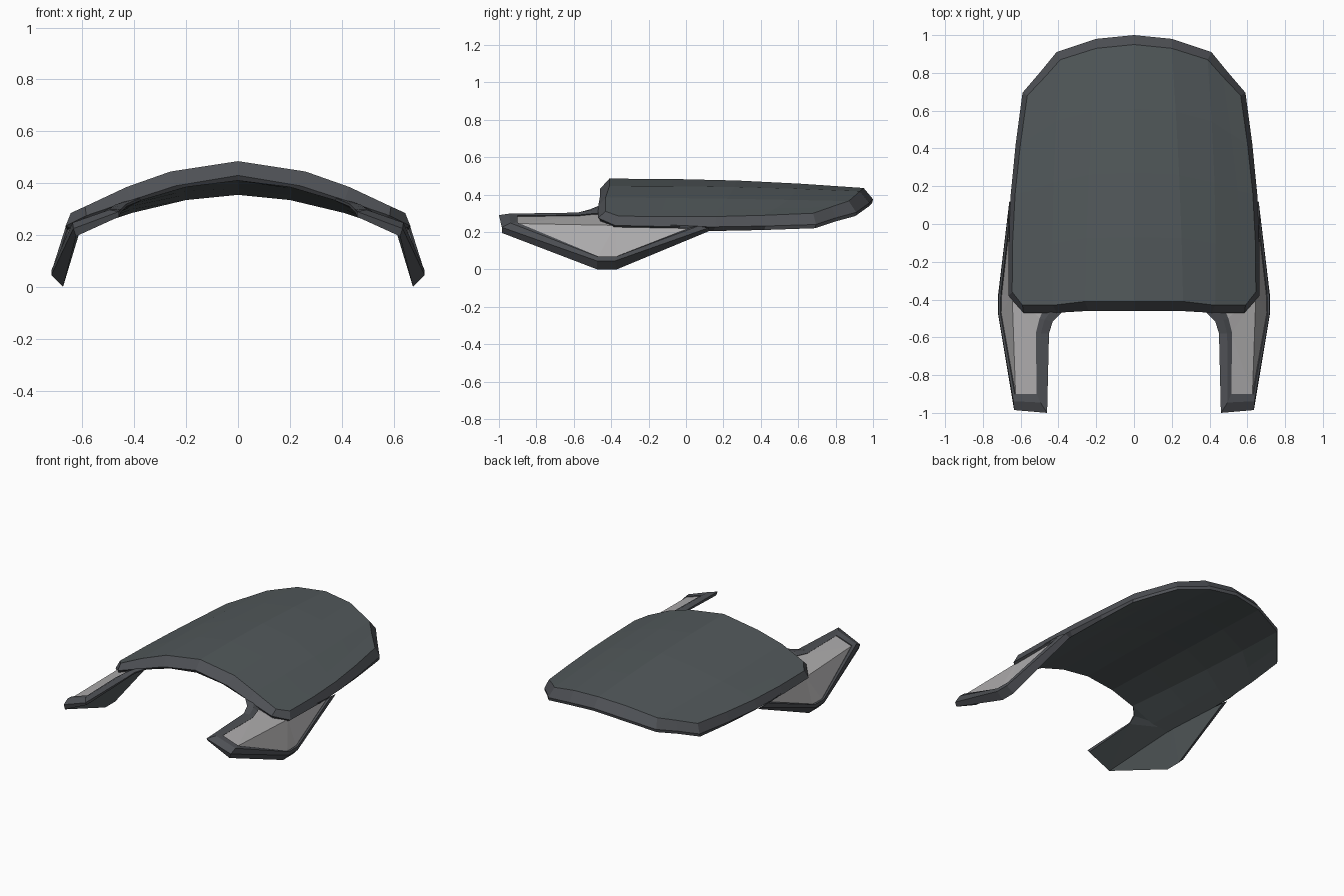
import bpy
import bmesh
from math import sin, pi
from mathutils import Vector

cube = bpy.data.objects.get("Cube")
if cube:
    bpy.data.objects.remove(cube, do_unlink=True)


def make_material(name, colour):
    mat = bpy.data.materials.new(name)
    mat.use_nodes = True
    mat.diffuse_color = (*colour, 1)
    mat.node_tree.nodes["Principled BSDF"].inputs["Base Color"].default_value = (*colour, 1)
    return mat


PANEL, TRIM, LENS = range(3)
materials = [
    make_material("panel grey", (.085, .1, .105)),
    make_material("trim grey", (.078, .083, .093)),
    make_material("lens grey", (.42, .41, .415)),
]


def finish(bm, name):
    """Turn a bmesh into a flat shaded object."""
    bmesh.ops.recalc_face_normals(bm, faces=bm.faces)
    mesh = bpy.data.meshes.new(name)
    bm.to_mesh(mesh)
    bm.free()
    for mat in materials:
        mesh.materials.append(mat)
    obj = bpy.data.objects.new(name, mesh)
    bpy.context.collection.objects.link(obj)
    return obj


def add_face(bm, verts, material):
    face = bm.faces.new(verts)
    face.material_index = material
    return face


def shifted(points, offset):
    return [Vector(p) + Vector(offset) for p in points]


# ---- Hood: half rows from centre to side, at the front and at the rear ----
top_front = [(0, -.41, .485), (.26, -.41, .445), (.43, -.43, .385), (.59, -.43, .31), (.645, -.36, .285)]
top_rear = [(0, .95, .435), (.2, .93, .418), (.39, .87, .365), (.47, .78, .335), (.565, .68, .3)]
rim_front = [(0, -.46, .43), (.24, -.46, .39), (.41, -.47, .335), (.585, -.47, .275), (.665, -.38, .235)]
under_front = [(0, -.45, .41), (.2, -.45, .385), (.37, -.455, .335), (.52, -.44, .255), (.615, -.4, .21)]
under_rear = [(0, .995, .355), (.2, .975, .335), (.41, .905, .285), (.5, .795, .255), (.59, .69, .22)]
rim_rear = shifted(under_rear, (0, .005, .02))

STEPS = 4


def surface_rows(bm, front, rear):
    """Loft full width rows from front to rear with a gentle bulge."""
    rows = []
    for i in range(STEPS + 1):
        t = i / STEPS
        swell = sin(pi * t)
        half = []
        for k, (a, b) in enumerate(zip(front, rear)):
            p = Vector(a).lerp(Vector(b), t)
            p.x *= 1 + .04 * swell
            p.z += swell * (.015 - .025 * k / 4)
            half.append(p)
        left_out = [Vector((-p.x, p.y, p.z)) for p in half[:0:-1]]
        rows.append([bm.verts.new(p) for p in left_out + half])
    return rows


def boundary(rows):
    """Closed loop of vertices around a lofted surface."""
    right = [r[-1] for r in rows[1:-1]]
    left = [r[0] for r in rows[-2:0:-1]]
    return rows[0] + right + rows[-1][::-1] + left


def fill_rows(bm, rows, material):
    for lower, upper in zip(rows, rows[1:]):
        for k in range(len(lower) - 1):
            add_face(bm, (lower[k], lower[k + 1], upper[k + 1], upper[k]), material)


def bridge(bm, loop_a, loop_b, material):
    n = len(loop_a)
    for k in range(n):
        j = (k + 1) % n
        add_face(bm, (loop_a[k], loop_a[j], loop_b[j], loop_b[k]), material)


bm = bmesh.new()
top = surface_rows(bm, top_front, top_rear)
under = surface_rows(bm, under_front, under_rear)
rim_rows = surface_rows(bm, rim_front, rim_rear)
rim = boundary(rim_rows)
fill_rows(bm, top, PANEL)
fill_rows(bm, under, PANEL)
bridge(bm, boundary(top), rim, TRIM)
bridge(bm, rim, boundary(under), TRIM)
bmesh.ops.delete(bm, geom=[v for v in bm.verts if not v.link_faces], context='VERTS')
finish(bm, "hood")

# ---- Front lamp arm: loops run inner tip, outer tip, low corners, rear, inner side ----
arm_under = [(.46, -.985, .27), (.625, -.985, .195), (.675, -.475, 0), (.675, -.37, 0),
             (.63, .12, .203), (.61, -.35, .215), (.56, -.4, .24), (.37, -.45, .335),
             (.43, -.51, .31), (.45, -.58, .29)]
arm_edge = [(.46, -1, .29), (.635, -.985, .225), (.72, -.475, .045), (.72, -.38, .045),
            (.66, .12, .222), (.645, -.34, .24), (.58, -.42, .275), (.37, -.455, .345),
            (.43, -.515, .32), (.45, -.58, .3)]
lens_edge = [(.515, -.9, .288), (.632, -.9, .25), (.708, -.47, .07), (.705, -.37, .07),
             (.66, .02, .222), (.65, -.38, .24), (.59, -.46, .262), (.485, -.465, .3),
             (.5, -.5, .298), (.52, -.58, .29)]
ridge = [Vector(a).lerp(Vector(b), .55) for a, b in zip(arm_edge, lens_edge)]
ridge = shifted(ridge, (.005, 0, .009))
lens_floor = shifted(lens_edge, (-.005, 0, -.005))

bm = bmesh.new()
loops = [[bm.verts.new(p) for p in points]
         for points in (arm_under, arm_edge, ridge, lens_edge, lens_floor)]
for lower, upper in zip(loops, loops[1:]):
    bridge(bm, lower, upper, TRIM)

# Upper and lower facets meet along a crease from the outer tip to the hood corner
for loop, material in ((loops[0], PANEL), (loops[-1], LENS)):
    add_face(bm, loop[:2] + loop[5:], material)
    add_face(bm, loop[1:6], material)
bmesh.ops.triangulate(bm, faces=[f for f in bm.faces if len(f.verts) > 4])

arms = finish(bm, "front_lamp_arms")
mirror = arms.modifiers.new("Mirror", 'MIRROR')
mirror.use_axis[0] = True
mirror.use_mirror_merge = False
